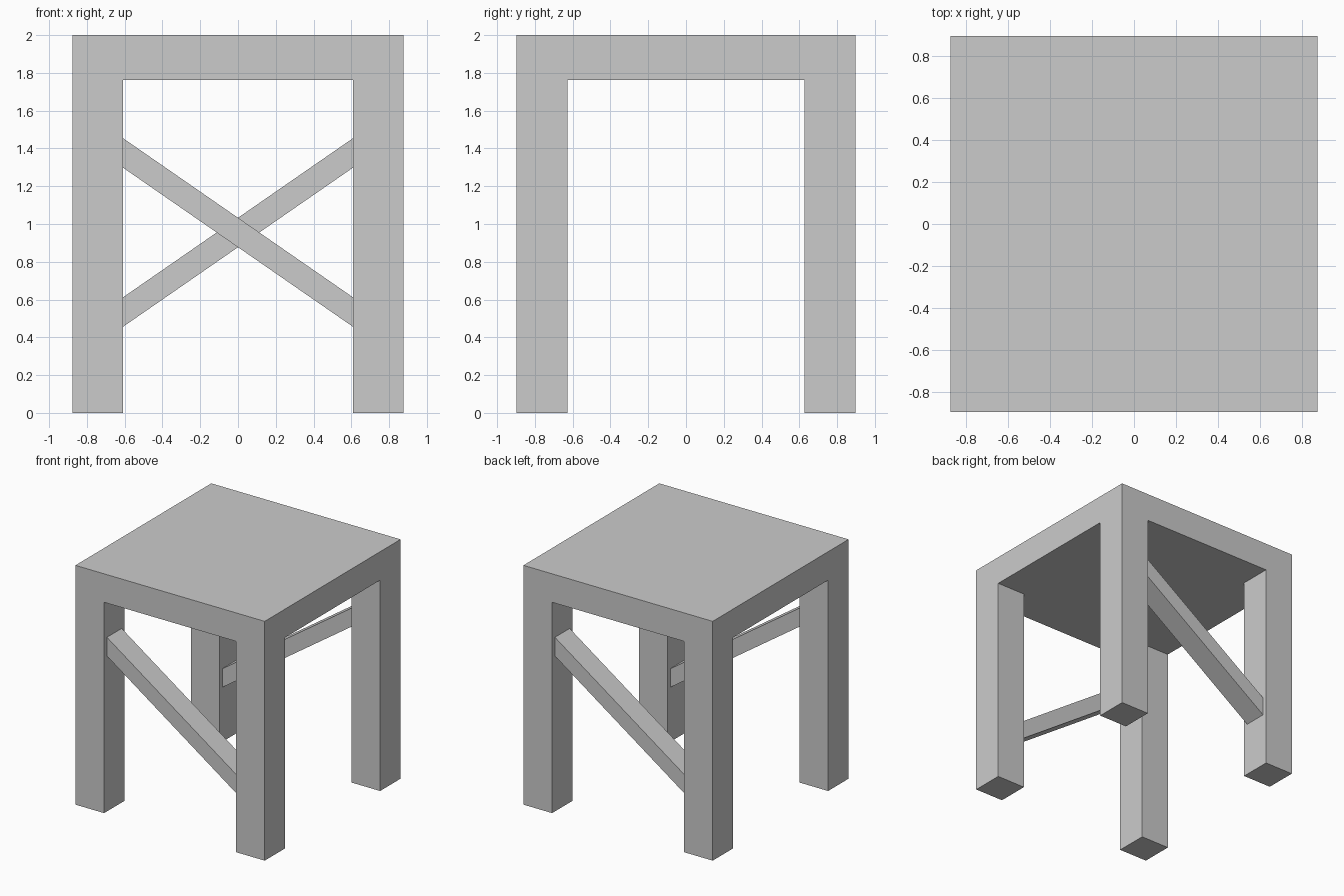
import bpy, bmesh

if "Cube" in bpy.data.objects:
    bpy.data.objects.remove(bpy.data.objects["Cube"])

HX, HY, TOP, UNDER = 0.875, 0.897, 2.0, 1.762   # half sizes, seat top and underside
IX, IY = 0.61, 0.627                            # inner faces of the legs


def finish(name, bm):
    bmesh.ops.recalc_face_normals(bm, faces=bm.faces)
    mesh = bpy.data.meshes.new(name)
    bm.to_mesh(mesh)
    bm.free()
    obj = bpy.data.objects.new(name, mesh)
    bpy.context.collection.objects.link(obj)
    return obj


def extrude(bm, faces, dz):
    new = bmesh.ops.extrude_face_region(bm, geom=faces, use_keep_orig=False)["geom"]
    verts = [g for g in new if isinstance(g, bmesh.types.BMVert)]
    bmesh.ops.translate(bm, verts=verts, vec=(0, 0, dz))
    return [g for g in new if isinstance(g, bmesh.types.BMFace)]


# Seat and four flush legs: a 3 x 3 slab with its underside corners pulled down
bm = bmesh.new()
xs, ys = (-HX, -IX, IX, HX), (-HY, -IY, IY, HY)


def layer(z):
    v = [[bm.verts.new((x, y, z)) for y in ys] for x in xs]
    return v, [[bm.faces.new((v[i][j], v[i][j + 1], v[i + 1][j + 1], v[i + 1][j]))
                for j in range(3)] for i in range(3)]


low, cells = layer(UNDER)
high = [bm.verts.new((x, y, TOP)) for x, y in ((-HX, -HY), (HX, -HY), (HX, HY), (-HX, HY))]
bm.faces.new(high)
rim = [[low[i][0] for i in range(4)], low[3],
       [low[i][3] for i in (3, 2, 1, 0)], low[0][::-1]]
for k, edge in enumerate(rim):
    bm.faces.new(edge + [high[(k + 1) % 4], high[k]])
for i in (0, 2):
    for j in (0, 2):
        extrude(bm, [cells[i][j]], -UNDER)
bmesh.ops.dissolve_limit(bm, angle_limit=0.01, verts=bm.verts, edges=bm.edges)
finish("seat_and_legs", bm)


# Diagonal braces: sheared bars between the legs, opposite slopes front and back
def brace(name, side):
    bm = bmesh.new()
    bmesh.ops.create_cube(bm, size=1)
    for v in bm.verts:
        x, y, z = v.co
        v.co = (x * 2 * IX, side * 0.762 + y * 0.195, 0.955 + z * 0.156 + side * x * 0.844)
    finish(name, bm)


brace("front_brace", -1)
brace("back_brace", 1)
